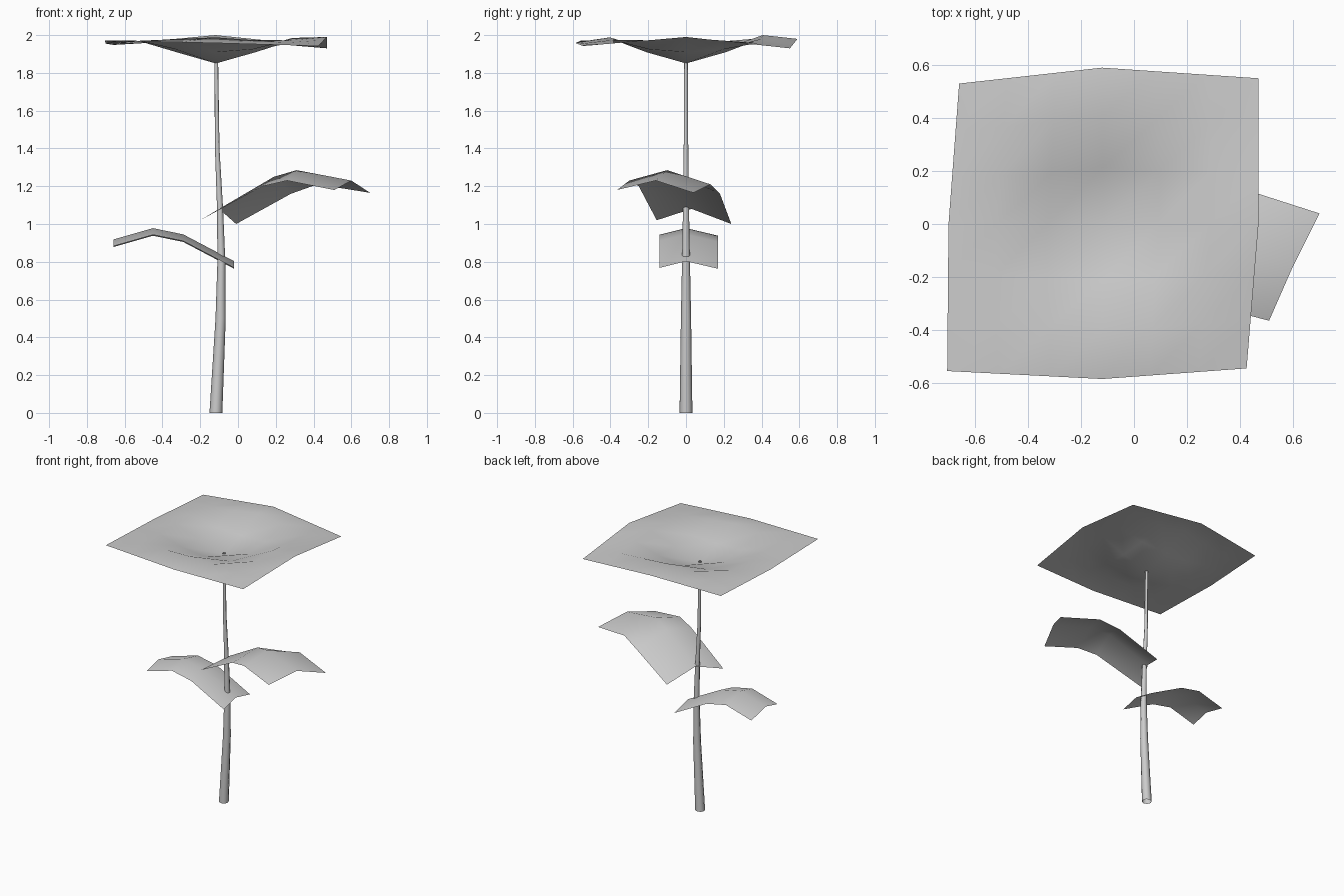
import bpy
import math
from mathutils import Vector

cube = bpy.data.objects.get("Cube")
if cube:
    bpy.data.objects.remove(cube, do_unlink=True)

# One plain grey for the whole plant
grey = bpy.data.materials.new("plain grey")
grey.use_nodes = True
grey.diffuse_color = (0.6, 0.6, 0.6, 1)
grey.node_tree.nodes["Principled BSDF"].inputs["Base Color"].default_value = (0.6, 0.6, 0.6, 1)


def sheet(name, rows, closed=False):
    """Skin a grid of points, row by row, into a smooth open surface."""
    n = len(rows[0])
    verts = [p for row in rows for p in row]
    faces = []
    for i in range(len(rows) - 1):
        for j in range(n if closed else n - 1):
            k = (j + 1) % n
            faces.append((i * n + j, i * n + k, (i + 1) * n + k, (i + 1) * n + j))
    mesh = bpy.data.meshes.new(name)
    mesh.from_pydata(verts, [], faces)
    mesh.materials.append(grey)
    mesh.shade_smooth()
    obj = bpy.data.objects.new(name, mesh)
    bpy.context.collection.objects.link(obj)
    return obj


# Stem: tapering, gently bent open tube (x, z, radius)
path = [(-0.117, 0, 0.034), (-0.092, 0.5, 0.027), (-0.088, 0.8, 0.021),
        (-0.095, 1.08, 0.016), (-0.11, 1.4, 0.012), (-0.115, 1.86, 0.01)]
rings = []
for x, z, r in path:
    angles = [math.tau * k / 8 for k in range(8)]
    rings.append([(x + r * math.cos(a), r * math.sin(a), z) for a in angles])
sheet("stem", rings, closed=True)

# Lower leaf: folded strip, ridge along the middle
spine = [(-0.66, 0.918), (-0.45, 0.978), (-0.29, 0.945), (-0.02, 0.803)]
sheet("lower_leaf", [[(x, -0.14, z - 0.035), (x, 0, z), (x, 0.17, z - 0.04)]
                     for x, z in reversed(spine)])

# Upper leaf: wider folded strip, turned towards the front
near = [(-0.20, -0.155, 1.02), (0.13, -0.25, 1.20), (0.26, -0.30, 1.23), (0.51, -0.365, 1.18)]
ridge = [(-0.10, 0.03, 1.08), (0.19, -0.04, 1.25), (0.31, -0.10, 1.285), (0.60, -0.16, 1.23)]
far = [(-0.01, 0.24, 1.00), (0.28, 0.18, 1.16), (0.42, 0.13, 1.21), (0.70, 0.04, 1.165)]
sheet("upper_leaf", [list(r) for r in zip(far, ridge, near)])

# Top leaf: broad dish; rim points run anticlockwise from the right middle
rim = [Vector(p) for p in [
    (0.47, 0, 1.99), (0.47, 0.55, 1.93), (-0.12, 0.59, 1.98), (-0.66, 0.53, 1.948),
    (-0.70, 0, 1.955), (-0.705, -0.555, 1.972), (-0.12, -0.585, 1.958), (0.425, -0.545, 1.942)]]
fold = [1.985, 1.958, 2.0, 1.965, 1.967, 1.97, 1.988, 1.96]
centre = Vector((-0.117, 0, 1.85))
spots = [(1, 0), (1, 1), (0, 1), (-1, 1), (-1, 0), (-1, -1), (0, -1), (1, -1)]


def dish_point(i, j):
    """Blend ring by ring between the rim's middle and corner points."""
    ring = max(abs(i), abs(j))
    if ring == 0:
        return centre
    side, along = (i, j) if abs(i) == ring else (j, i)
    t = abs(along) / ring
    sx = (i > 0) - (i < 0)
    sy = (j > 0) - (j < 0)
    corner = spots.index((sx or 1, sy or 1))
    middle = spots.index((sx, 0) if abs(i) == ring else (0, sy))
    edge = rim[middle].lerp(rim[corner], t)
    p = centre.lerp(edge, (0, 0.36, 0.69, 1)[ring])
    if ring == 1:
        p.z = 1.91 + 0.015 * t
    elif ring == 2:
        p.z = fold[middle] * (1 - t) + fold[corner] * t
    return p


steps = range(-3, 4)
sheet("top_leaf", [[dish_point(i, j) for i in steps] for j in steps])
